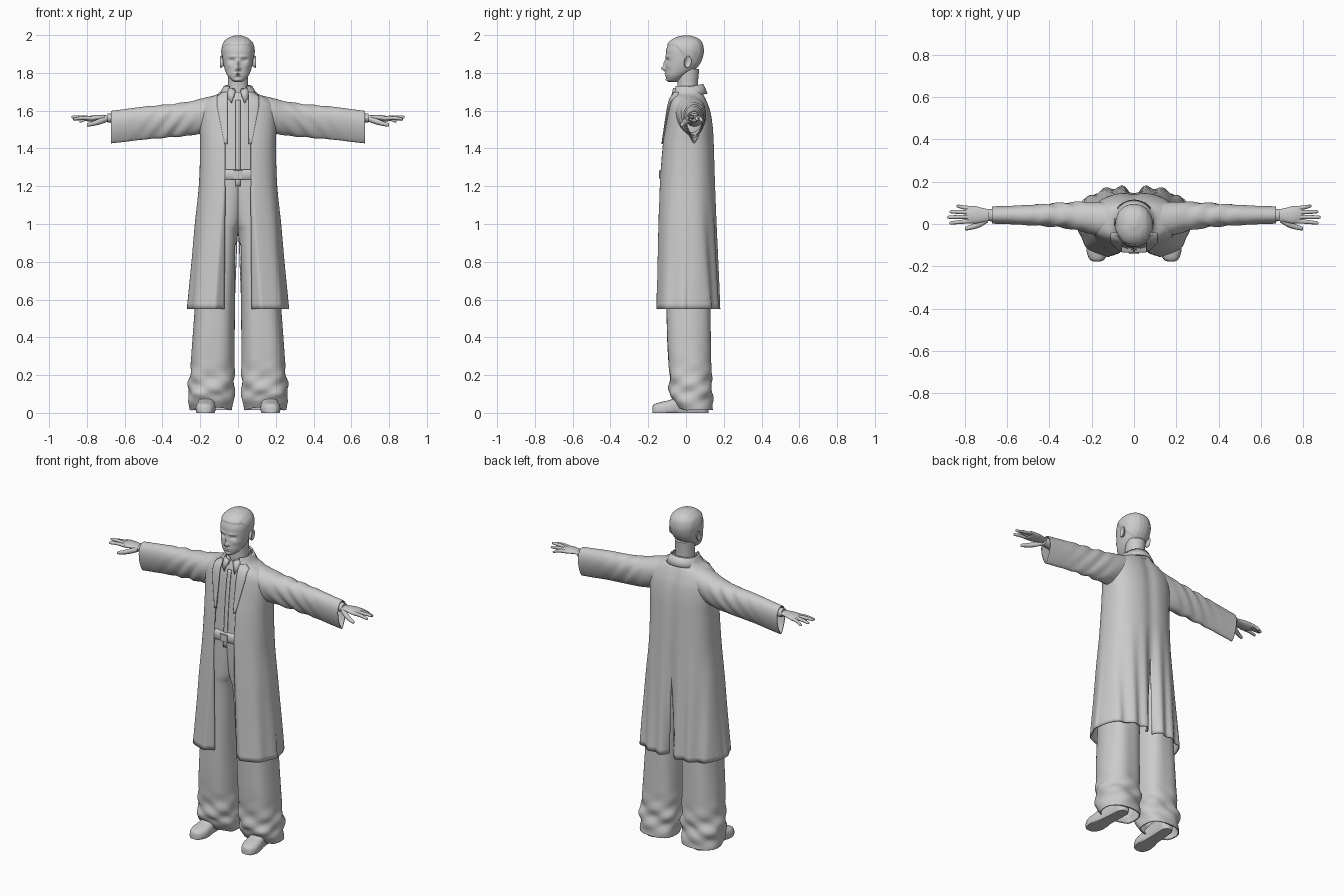
import bpy, bmesh, math
from mathutils import Vector
from math import sin, cos, pi, exp

if "Cube" in bpy.data.objects:
    bpy.data.objects.remove(bpy.data.objects["Cube"])

grey = bpy.data.materials.new("plain_grey")
grey.use_nodes = True
grey.diffuse_color = (0.6, 0.6, 0.6, 1)
grey.node_tree.nodes["Principled BSDF"].inputs["Base Color"].default_value = (0.6, 0.6, 0.6, 1)


def spline(rows, steps=5):
    """Smoothly interpolate a short table of section sizes."""
    out = []
    for i in range(len(rows) - 1):
        p = [rows[max(0, min(len(rows) - 1, i + k))] for k in (-1, 0, 1, 2)]
        for s in range(steps):
            t = s / steps
            out.append([b + .5 * t * (c - a + t * (2*a - 5*b + 4*c - d + t * (3*(b - c) + d - a)))
                        for a, b, c, d in zip(*p)])
    return out + [list(rows[-1])]


def power(v, e):
    return math.copysign(abs(v) ** e, v)


def oval(x0, x1, y0, y1, e=.85, n=40):
    """Rounded-box outline between two bounds, starting at the y0 side."""
    return [((x0 + x1) / 2 + (x1 - x0) / 2 * power(sin(a), e),
             (y0 + y1) / 2 - (y1 - y0) / 2 * power(cos(a), e))
            for a in (2 * pi * k / n for k in range(n))]


def loft(name, rings, closed=True, caps=True, mirror=False, thick=0, angle=50):
    bm = bmesh.new()
    grid = [[bm.verts.new(p) for p in ring] for ring in rings]
    n = len(grid[0])
    for a, b in zip(grid, grid[1:]):
        for k in range(n if closed else n - 1):
            j = (k + 1) % n
            bm.faces.new((a[k], a[j], b[j], b[k]))
    if caps and closed:
        bm.faces.new(grid[0])
        bm.faces.new(grid[-1])
    bmesh.ops.recalc_face_normals(bm, faces=bm.faces)
    mesh = bpy.data.meshes.new(name)
    bm.to_mesh(mesh)
    bm.free()
    ob = bpy.data.objects.new(name, mesh)
    bpy.context.collection.objects.link(ob)
    mesh.materials.append(grey)
    if mirror:
        m = ob.modifiers.new("Mirror", 'MIRROR')
        m.merge_threshold = .0005
    if thick:
        s = ob.modifiers.new("Solidify", 'SOLIDIFY')
        s.thickness, s.offset = thick, 0
    bpy.ops.object.select_all(action='DESELECT')
    ob.select_set(True)
    bpy.context.view_layer.objects.active = ob
    bpy.ops.object.shade_smooth_by_angle(angle=math.radians(angle))
    return ob


def tube(name, pts, radii, flat=1, n=12):
    """Tapered limb along a path running mostly in x, mirrored."""
    rows = spline([(*p, r) for p, r in zip(pts, radii)], 4)
    return loft(name, [[(x, y + r * cos(2*pi*k/n), z + flat * r * sin(2*pi*k/n)) for k in range(n)]
                       for x, y, z, r in rows], mirror=True)


# Head: face and hair shaped on one surface
BUMPS = [(0, 1.823, .011, .011, .024), (0, 1.848, .008, .018, .013), (0, 1.797, .02, .004, .007),
         (0, 1.785, .017, .004, .006), (0, 1.762, .018, .009, .007), (.032, 1.866, .015, .009, -.013),
         (.03, 1.866, .009, .004, .005), (.03, 1.887, .022, .006, .005), (.048, 1.838, .015, .012, .004)]


def face(x, y, z):
    front = max(0, min(1, (-y - .02) / .05))
    for bx, bz, sx, sz, amp in BUMPS:
        y -= front * amp * exp(-((abs(x) - bx) / sx) ** 2 - ((z - bz) / sz) ** 2)
    hairline = 1.945 if y < -.055 else 1.945 - (y + .055) * 1.15
    hair = max(0, min(1, (z - hairline) / .01))
    grow = 1 + hair * (.05 + .008 * sin(x * 260))
    return (x * grow, (y - .01) * grow + .01, min(z, 2.0))


head = spline([(1.752, .018, -.09, -.045), (1.762, .036, -.1, -.03), (1.785, .056, -.106, 0),
               (1.815, .069, -.108, .045), (1.85, .078, -.107, .072), (1.89, .083, -.107, .087),
               (1.925, .084, -.104, .09), (1.96, .074, -.088, .082), (1.985, .05, -.058, .058),
               (1.998, .016, -.015, .02)], 8)
loft("head", [[face(x, y, z) for x, y in oval(-w, w, f, b, .9, 80)] for z, w, f, b in head])
loft("ear", [[(.083 + dx, .005 + r * .02 * cos(a) + dx * .5, 1.858 + r * .032 * sin(a) + .006 * cos(a))
              for a in (2 * pi * k / 16 for k in range(16))]
             for dx, r in ((-.01, .6), (0, .8), (.008, 1), (.012, .9), (.01, .6), (.006, .3))], mirror=True)
neck = spline([(1.64, .07, -.05, .07), (1.72, .055, -.045, .062), (1.82, .055, -.05, .07)])
loft("neck", [[(x, y, z) for x, y in oval(-w, w, f, b, 1)] for z, w, f, b in neck])

# Shirt with pleats, front strip and collar
shirt = spline([(1.2, .135, -.12, .11), (1.4, .15, -.107, .11), (1.55, .15, -.092, .1),
                (1.64, .11, -.078, .085), (1.7, .06, -.055, .07)])
loft("shirt", [[(x, y - .002 * cos(x * 190) * (y < 0), z) for x, y in oval(-w, w, f, b, .8, 80)]
               for z, w, f, b in shirt])
loft("shirt_front_strip", [[(x, f - .005, z) for x in (-.012, 0, .012)]
                           for z, w, f, b in shirt if z < 1.66], closed=False, thick=.005)
loft("shirt_collar", [[(r * sin(a), .01 - r * 1.02 * cos(a), z + .022 * (1 - cos(a)) / 2)
                       for a in (.25 + (2 * pi - .5) * k / 40 for k in range(41))]
                      for z, r in ((1.665, .074), (1.69, .07), (1.715, .063))], closed=False, thick=.006)
loft("collar_point", [[(.012, -.066, 1.705), (.034, -.083, 1.638)],
                      [(.035, -.066, 1.718), (.045, -.08, 1.655)],
                      [(.058, -.042, 1.722), (.062, -.06, 1.675)]], closed=False, mirror=True, thick=.006)

# Belt and buckle
loft("belt", [[(x, y, z) for x, y in oval(-.125 - o, .125 + o, -.13 - o, .105, .5)]
              for z, o in ((1.235, 0), (1.24, .005), (1.283, .005), (1.288, 0))])
loft("buckle", [[(x, y, z) for x, y in oval(-.025, .025, -.142, -.13, .3, 16)] for z in (1.24, 1.283)])


# Trousers with gathered cloth above the shoes
def leg_cloth(x, y, z):
    a = math.atan2(y - .02, x - .13)
    low = exp(-((z - .13) / .1) ** 2)
    r = 1 + low * (.05 * sin(3 * a + z * 48) + .03 * sin(5 * a - z * 70)) + .012 * sin(6 * a + z * 3)
    px = .13 + (x - .13) * r
    lift = max(0, -y) * .4 * max(0, 1 - z / .12)
    return (max(px, .018) if z < .9 else px, .02 + (y - .02) * r, z + lift)


legs = spline([(.015, .035, .25, -.045, .14), (.06, .026, .258, -.072, .137), (.12, .02, .26, -.084, .135),
               (.2, .022, .25, -.085, .132), (.35, .022, .24, -.096, .13), (.55, .02, .225, -.102, .128),
               (.8, .012, .205, -.108, .125), (.95, .003, .19, -.113, .122), (1.03, -.02, .18, -.116, .12),
               (1.27, -.04, .135, -.12, .1)], 8)
loft("trouser_leg", [[leg_cloth(x, y, z) for x, y in oval(i, o, f, b, .82, 56)] for z, i, o, f, b in legs],
     caps=False, mirror=True, thick=.006)

# Shoes
shoe = spline([(-.178, .012, .03), (-.168, .034, .046), (-.13, .051, .058), (-.08, .05, .07),
               (-.03, .042, .095), (.05, .04, .1), (.1, .036, .1), (.12, .015, .08)], 4)
loft("shoe", [[(.165 - y * .06 + x, y, max(z, 0)) for x, z in oval(-w, w, -.018, h, .75, 28)]
              for y, w, h in shoe], mirror=True)

# Long open coat: one half from front edge to back seam
coat = spline([(.55, .262, -.165, .175), (.8, .239, -.156, .166), (1, .223, -.149, .159),
               (1.2, .204, -.14, .153), (1.4, .197, -.125, .147), (1.5, .2, -.111, .142),
               (1.58, .2, -.099, .131), (1.63, .188, -.09, .116), (1.665, .15, -.08, .102),
               (1.69, .1, -.068, .09), (1.73, .071, -.06, .082)], 6)


def coat_ring(z, w, f, b, n=72, e=.8):
    low = max(0, (1.25 - z) / .7)
    edge, fold = min(.068, w * .6), .068 + .057 * low
    start = math.asin((edge / w) ** (1 / e))
    vent = .022 * max(0, (1.02 - z) / .47)
    ring = []
    for k in range(n + 1):
        a = start + (pi - start) * k / n
        x = w * sin(a) ** e if k < n else 0
        y = (f + b) / 2 - (b - f) / 2 * power(cos(a), e)
        if x < fold and a < pi / 2:                       # front edge turning inward
            y += .047 * low * (fold - x) / (fold - edge + 1e-6)
        if a > pi / 2:                                    # hanging folds and back seam
            y += .009 * low * cos(x * 75 + 2.4) - (.03 * low + .008) * exp(-(x / .035) ** 2)
            x = max(x, vent)
        else:
            x += .006 * low * sin(a * 9)
        ring.append((x, y, z))
    return ring


loft("coat_body", [coat_ring(*row) for row in coat], closed=False, mirror=True, thick=.007)

# Lapels lying on the chest, and the raised coat collar
lapel = []
for z, w, f, b in coat:
    if 1.42 < z < 1.7:
        wide = .07 + .04 * min(1, (z - 1.42) / .2)
        strip = []
        for k in range(7):
            x = .056 + (min(wide, w * .9) - .056) * k / 6
            c = (1 - min(1, x / w) ** 2.5) ** .4
            strip.append((x, (f + b) / 2 - (b - f) / 2 * c - .007, z))
        lapel.append(strip)
loft("lapel", lapel, closed=False, mirror=True, thick=.006)
loft("coat_collar", [[(r * sin(a), .014 - r * cos(a), z + .03 * (1 - cos(a)) / 2)
                      for a in (.75 + (2 * pi - 1.5) * k / 40 for k in range(41))]
                     for z, r in ((1.66, .098), (1.685, .086), (1.71, .074))], closed=False, thick=.007)

# Wide sleeves, narrowing toward the lower edge
sleeve = spline([(.08, 1.52, 1.688, -.055, .1), (.17, 1.49, 1.667, -.055, .105), (.25, 1.472, 1.647, -.036, .106),
                 (.35, 1.463, 1.632, -.016, .1), (.5, 1.45, 1.618, -.008, .092), (.6, 1.438, 1.605, -.002, .087),
                 (.672, 1.43, 1.596, 0, .085)], 8)


def sleeve_ring(x, zb, zt, f, b):
    mid, ring = (f + b) / 2, []
    for y, z in oval(f, b, zb, zt, .9, 40):
        down = (zt - z) / (zt - zb)
        pinch = 1 - .6 * down ** 2 * min(1, x / .5)
        crease = .005 * exp(-((x - .36) / .12) ** 2) * sin(x * 75 + z * 60)
        ring.append((x, mid + (y - mid) * pinch + crease, z + crease * .5))
    return ring


loft("sleeve", [sleeve_ring(*row) for row in sleeve], caps=False, mirror=True, thick=.006)

# Forearms, hands and fingers
tube("forearm", [(.45, .045, 1.55), (.6, .043, 1.557), (.69, .042, 1.562)], (.042, .036, .028), .85)
tube("palm", [(.67, .042, 1.564), (.71, .042, 1.564), (.75, .043, 1.562), (.785, .045, 1.557), (.797, .045, 1.556)],
     (.026, .032, .041, .04, .03), .38, 20)
for label, y, tip, ytip, drop in (("index", .014, .873, .005, .002), ("middle", .034, .882, .032, -.008),
                                  ("ring", .055, .872, .058, .004), ("little", .074, .84, .084, .014)):
    mid = (.775 + tip) / 2
    tube(label + "_finger", [(.77, y, 1.56), (mid, (y + ytip) / 2, 1.562 - drop / 2),
                             (tip - .008, ytip, 1.558 - drop), (tip, ytip, 1.557 - drop)],
         (.0105, .0095, .0075, .003))
tube("thumb", [(.69, .022, 1.556), (.73, 0, 1.543), (.77, -.015, 1.531), (.795, -.021, 1.525), (.8, -.022, 1.524)],
     (.014, .016, .012, .009, .003))
